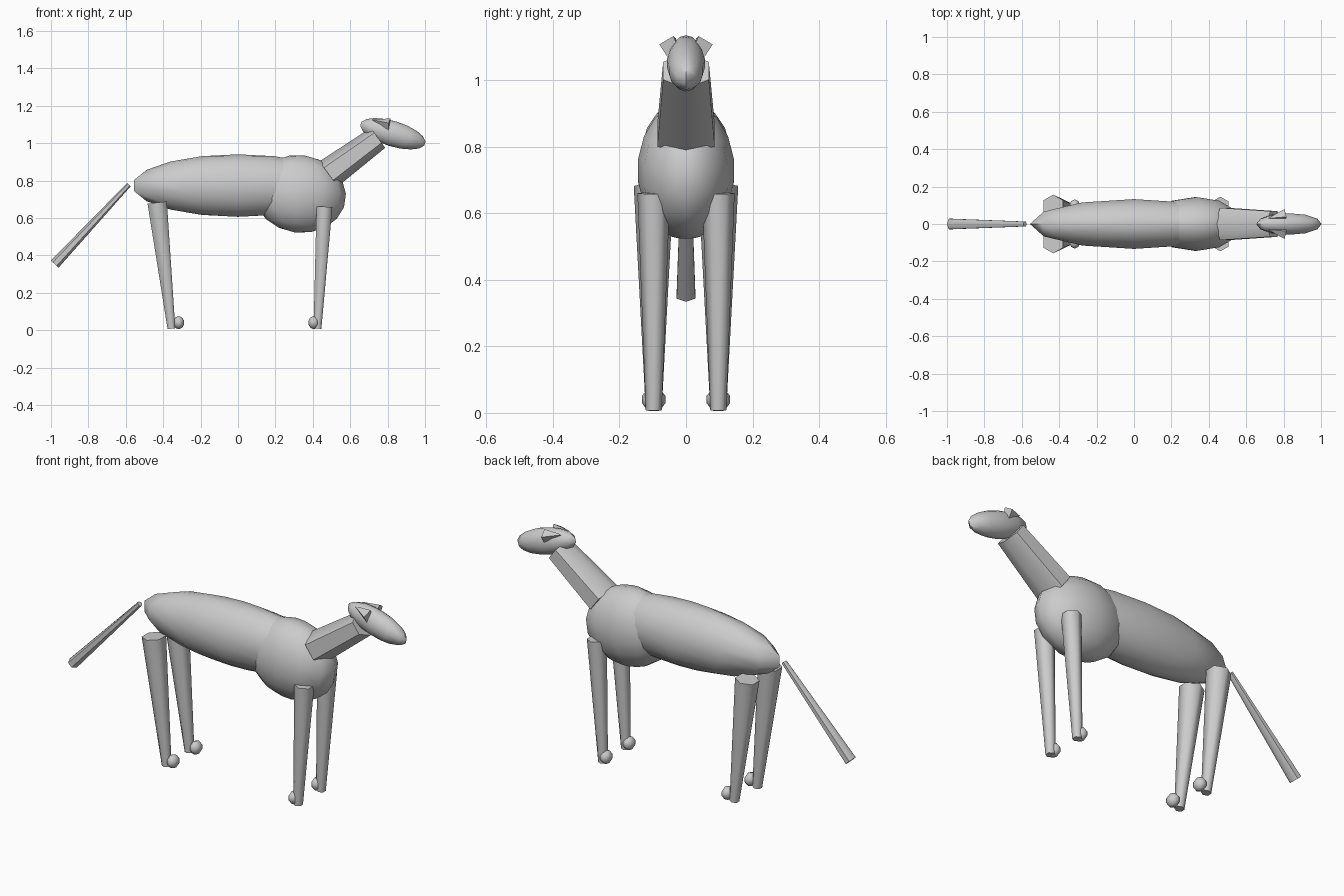
import bpy, bmesh, math
from mathutils import Vector, Matrix

if "Cube" in bpy.data.objects:
    bpy.data.objects.remove(bpy.data.objects["Cube"], do_unlink=True)

grey = bpy.data.materials.new("plain_grey")
grey.use_nodes = True
grey.diffuse_color = (0.6, 0.6, 0.6, 1)
grey.node_tree.nodes["Principled BSDF"].inputs["Base Color"].default_value = (0.6, 0.6, 0.6, 1)


def finish(name, bm, smooth_angle):
    bmesh.ops.recalc_face_normals(bm, faces=bm.faces)
    mesh = bpy.data.meshes.new(name)
    bm.to_mesh(mesh)
    bm.free()
    mesh.materials.append(grey)
    obj = bpy.data.objects.new(name, mesh)
    bpy.context.collection.objects.link(obj)
    bpy.ops.object.select_all(action="DESELECT")
    obj.select_set(True)
    bpy.context.view_layer.objects.active = obj
    if smooth_angle:
        bpy.ops.object.shade_smooth_by_angle(angle=math.radians(smooth_angle))


def ellipsoid(name, centre, radii, tilt=0, segments=12, rings=9):
    bm = bmesh.new()
    bmesh.ops.create_uvsphere(bm, u_segments=segments, v_segments=rings, radius=1)
    place = (Matrix.Translation(centre) @ Matrix.Rotation(math.radians(tilt), 4, "Y")
             @ Matrix.Diagonal((*radii, 1)))
    bmesh.ops.transform(bm, matrix=place, verts=bm.verts)
    finish(name, bm, 60)


def limb(name, start, end, r_start, r_end, widen=1.0):
    """Tapered six-sided prism lying in a plane of constant y, ridges at +-local x."""
    start, end = Vector(start), Vector(end)
    axis = (end - start).normalized()
    side = Vector((0, 1, 0))
    up = axis.cross(side)
    ridge, flat = (up, side) if widen > 1 else (side, up)
    bm = bmesh.new()
    loops = []
    for point, r in ((start, r_start), (end, r_end)):
        loops.append([bm.verts.new(point + ridge * r * math.cos(i * math.pi / 3)
                                   + flat * r * widen * math.sin(i * math.pi / 3))
                      for i in range(6)])
    for i in range(6):
        j = (i + 1) % 6
        bm.faces.new((loops[0][i], loops[0][j], loops[1][j], loops[1][i]))
    for loop in loops:
        bm.faces.new(loop)
    finish(name, bm, 62)


# Trunk, neck, head and tail
ellipsoid("body", (0, 0, 0.773), (0.565, 0.135, 0.167))
ellipsoid("chest", (0.33, 0, 0.728), (0.248, 0.146, 0.207), tilt=8)
limb("neck", (0.484, 0, 0.835), (0.748, 0, 1.028), 0.083, 0.066, widen=1.2)
ellipsoid("head", (0.828, 0, 1.05), (0.182, 0.058, 0.068), tilt=17)
limb("tail", (-0.583, 0, 0.778), (-0.98, 0, 0.353), 0.013, 0.028, widen=1.16)

# Mirrored legs, feet and ears
for label, s in (("left", 1), ("right", -1)):
    y = 0.097 * s
    limb("front_leg_" + label, (0.462, y, 0.66), (0.425, y, 0.008), 0.049, 0.024)
    limb("hind_leg_" + label, (-0.432, y, 0.682), (-0.356, y, 0.008), 0.06, 0.024)
    ellipsoid("front_foot_" + label, (0.405, y, 0.04), (0.029, 0.037, 0.035), 0, 8, 5)
    ellipsoid("hind_foot_" + label, (-0.317, y, 0.04), (0.03, 0.037, 0.035), 0, 8, 5)
    bm = bmesh.new()
    for x, ey, z in ((0.715, 0.03, 1.125), (0.805, 0.08, 1.107), (0.815, 0.038, 1.132),
                     (0.805, 0.056, 1.07), (0.81, 0.02, 1.09)):
        bm.verts.new((x, ey * s, z))
    bmesh.ops.convex_hull(bm, input=bm.verts)
    finish("ear_" + label, bm, 0)
